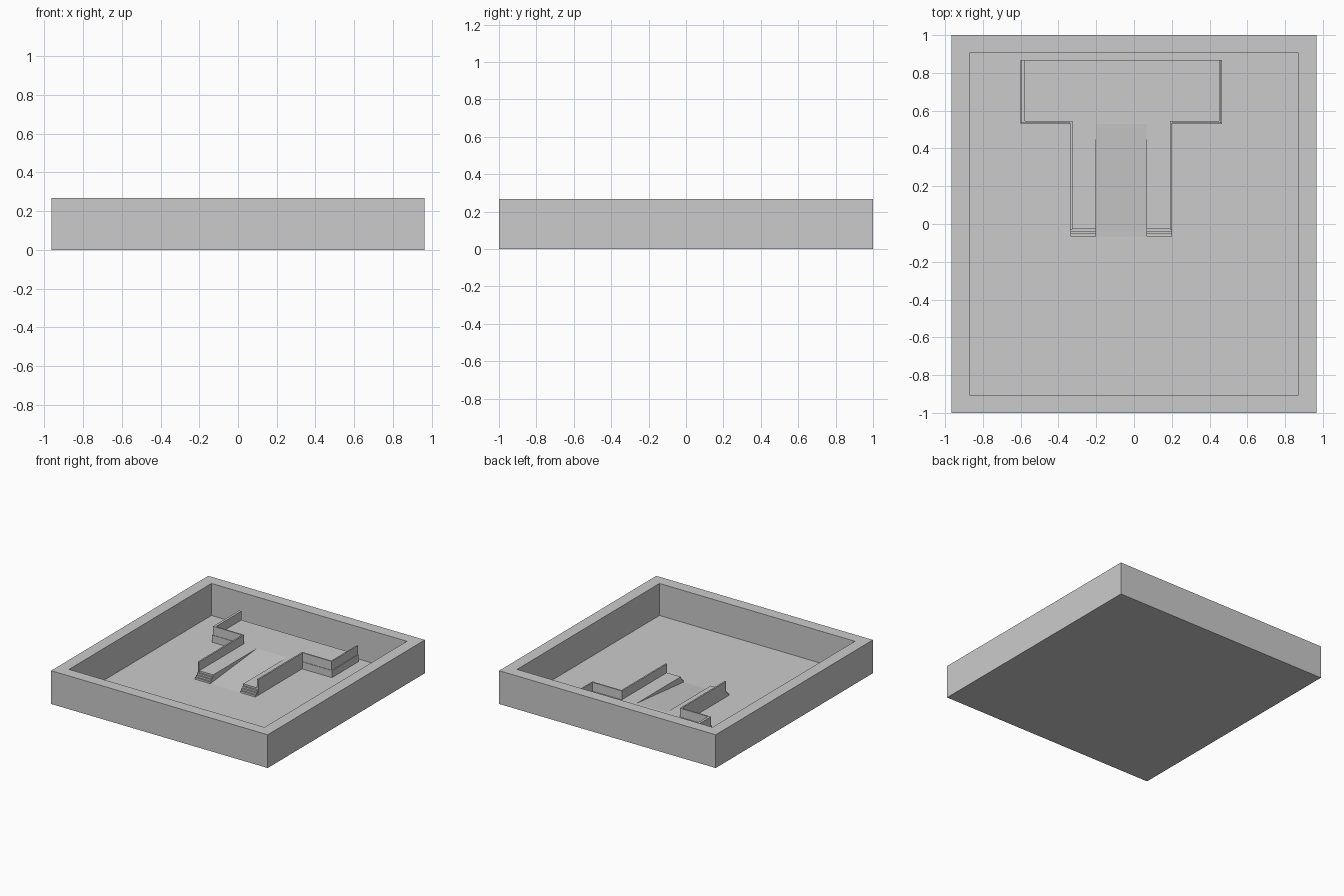
import bpy, bmesh
from mathutils import Vector

cube = bpy.data.objects.get("Cube")
if cube:
    bpy.data.objects.remove(cube, do_unlink=True)

grey = bpy.data.materials.new("plain grey")
grey.use_nodes = True
colour = (0.6, 0.6, 0.6, 1)
grey.diffuse_color = colour
grey.node_tree.nodes["Principled BSDF"].inputs["Base Color"].default_value = colour

FLOOR, DECK, RAIL, RIM = 0.01, 0.067, 0.138, 0.268
CX = -0.068          # centre line of the raised platform
BACK = 0.867         # inner face of the rear wall


def finish(name, bm):
    bmesh.ops.recalc_face_normals(bm, faces=bm.faces)
    mesh = bpy.data.meshes.new(name)
    bm.to_mesh(mesh)
    bm.free()
    mesh.materials.append(grey)
    obj = bpy.data.objects.new(name, mesh)
    bpy.context.collection.objects.link(obj)
    return obj


def prism(name, points, sweep):
    """Closed solid: a flat outline swept along a vector."""
    bm = bmesh.new()
    face = bm.faces.new([bm.verts.new(p) for p in points])
    new = bmesh.ops.extrude_face_region(bm, geom=[face])["geom"]
    verts = [v for v in new if isinstance(v, bmesh.types.BMVert)]
    bmesh.ops.translate(bm, verts=verts, vec=Vector(sweep))
    return finish(name, bm)


def slab(name, outline, z0, z1):
    return prism(name, [(x, y, z0) for x, y in outline], (0, 0, z1 - z0))


# Tray: a block whose top face is inset and pushed down to the floor
bm = bmesh.new()
bmesh.ops.create_cube(bm, size=1)
bmesh.ops.scale(bm, vec=(1.93, 2, RIM), verts=bm.verts)
bmesh.ops.translate(bm, vec=(0, 0, RIM / 2), verts=bm.verts)
top = max(bm.faces, key=lambda f: f.calc_center_median().z)
bmesh.ops.inset_region(bm, faces=[top], thickness=0.133)
well = bmesh.ops.extrude_face_region(bm, geom=[top])["geom"]
bmesh.ops.delete(bm, geom=[top], context="FACES")
bmesh.ops.translate(bm, vec=(0, 0, FLOOR - RIM),
                    verts=[v for v in well if isinstance(v, bmesh.types.BMVert)])
finish("tray", bm)

# Rear terrace
slab("terrace", [(CX - 0.534, 0.53), (CX + 0.534, 0.53),
                 (CX + 0.534, BACK), (CX - 0.534, BACK)], FLOOR, DECK)

# Central ramp rising to the terrace
prism("ramp", [(CX - 0.134, -0.065, FLOOR), (CX - 0.134, 0.53, FLOOR),
               (CX - 0.134, 0.53, DECK)], (0.268, 0, 0))

for side, label in ((-1, "right"), (1, "left")):
    # Walkway with small steps at its front end
    y, z = -0.065, FLOOR
    rise = (DECK - FLOOR) / 4
    profile = [(y, z)]
    for i in range(4):
        z += rise
        profile.append((y, z))
        y = y + 0.0125 if i < 3 else 0.53
        profile.append((y, z))
    profile.append((0.53, FLOOR))
    prism(label + "_walkway",
          [(CX + side * 0.134, py, pz) for py, pz in profile],
          (side * 0.134, 0, 0))

    # Thin parapet following the walkway and terrace edge
    end = 0.529
    inner_end = end - (0.02 if side < 0 else 0.011)
    path = [(0.270, -0.028), (0.270, 0.534), (end, 0.534), (end, BACK),
            (inner_end, BACK), (inner_end, 0.545), (0.258, 0.545), (0.258, -0.028)]
    slab(label + "_parapet", [(CX + side * x, y) for x, y in path], FLOOR + 0.005, RAIL)
